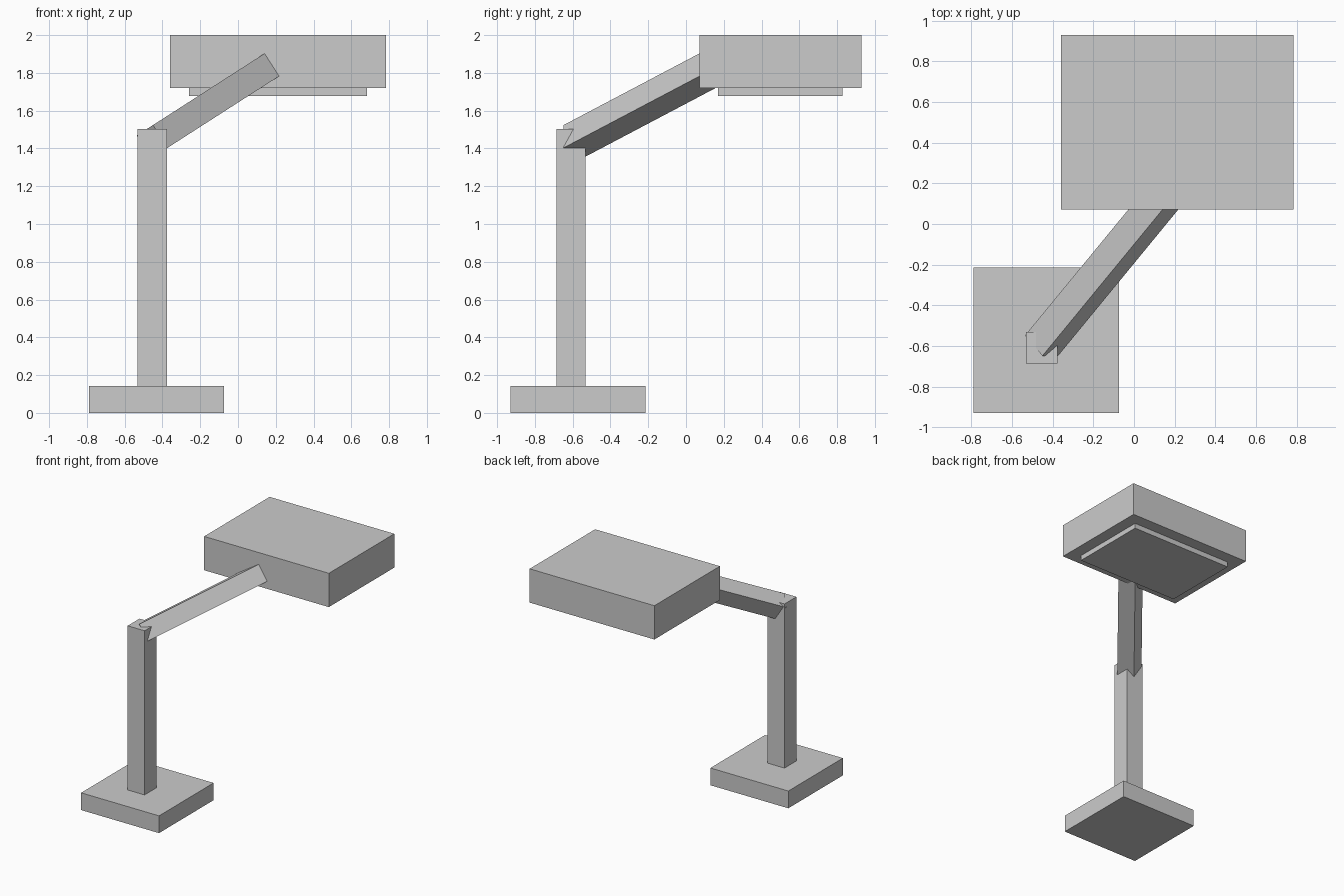
import bpy
import math
from mathutils import Matrix, Vector

if "Cube" in bpy.data.objects:
    bpy.data.objects.remove(bpy.data.objects["Cube"])

grey = bpy.data.materials.new("light_grey")
grey.diffuse_color = (0.6, 0.6, 0.6, 1)
grey.use_nodes = True
grey.node_tree.nodes["Principled BSDF"].inputs["Base Color"].default_value = grey.diffuse_color


def box(name, lo, hi):
    """Axis-aligned box between two corners, flat shaded."""
    lo, hi = Vector(lo), Vector(hi)
    bpy.ops.mesh.primitive_cube_add(size=1)
    ob = bpy.context.object
    ob.name = ob.data.name = name
    ob.data.transform(Matrix.Diagonal((*(hi - lo), 1)))
    ob.location = (lo + hi) / 2
    ob.data.materials.append(grey)
    return ob


# Square foot and upright post
box("base", (-0.788, -0.928, 0), (-0.074, -0.214, 0.143))
box("post", (-0.531, -0.686, 0.14), (-0.376, -0.531, 1.503))

# Lamp head with a thin panel underneath
box("lamp_head", (-0.36, 0.071, 1.72), (0.783, 0.928, 2.0))
box("light_panel", (-0.26, 0.17, 1.677), (0.683, 0.828, 1.73))

# Slanted arm: a box along y, tilted about z and then about y
arm = box("arm", (-0.0715, 0, -0.0715), (0.0715, 1.143, 0.0715))
arm.data.transform(Matrix.Translation((0, 1.143 / 2, 0)))
arm.location = (-0.4545, -0.598, 1.436)
rot = Matrix.Rotation(math.radians(-32.7), 4, 'Y') @ Matrix.Rotation(math.radians(-44.3), 4, 'Z')
arm.rotation_euler = rot.to_euler()
